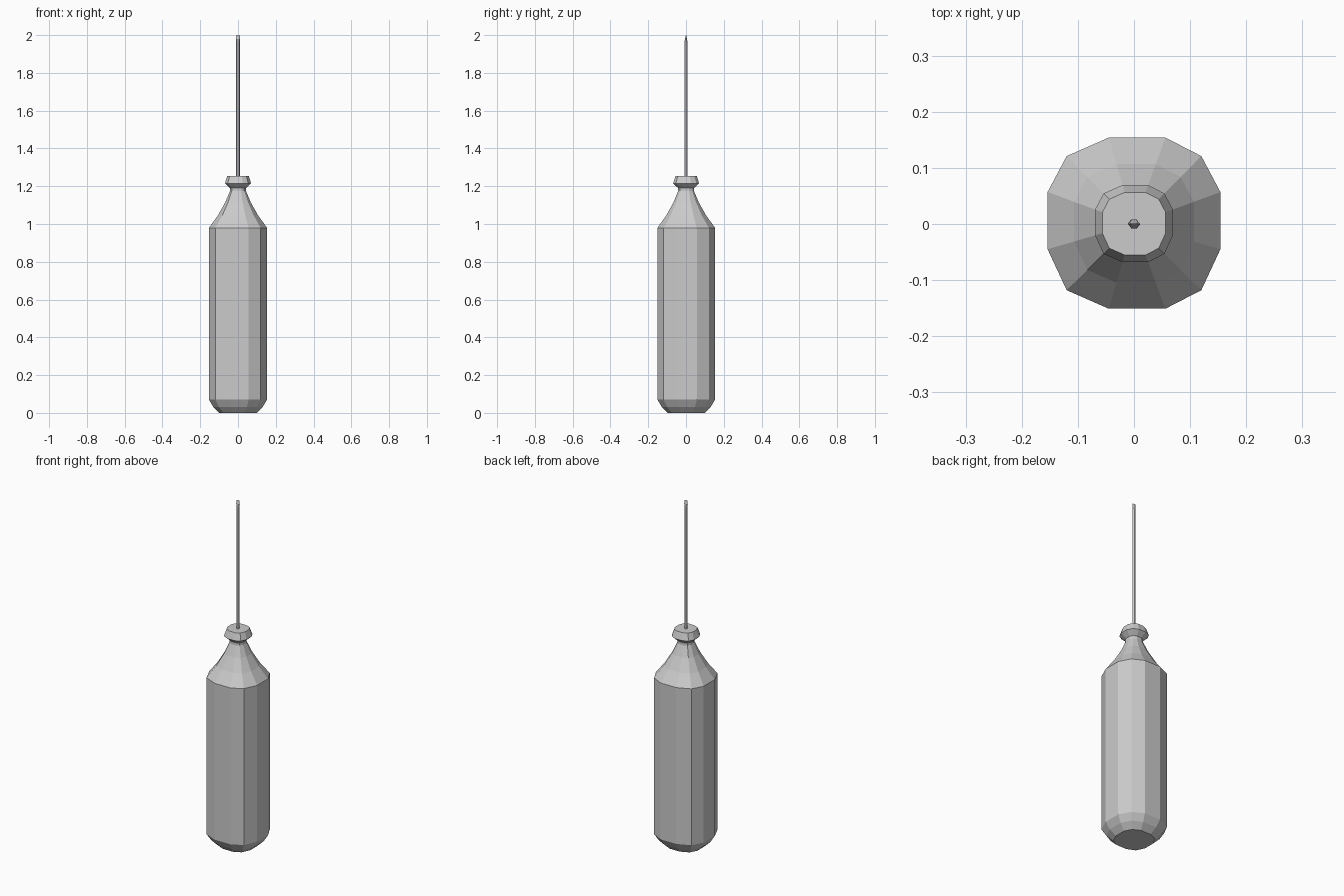
import bpy, bmesh

if "Cube" in bpy.data.objects:
    bpy.data.objects.remove(bpy.data.objects["Cube"])

def loft(name, section, profile):
    """Stack scaled copies of a section; profile rows are (z, x scale, y scale)."""
    bm = bmesh.new()
    rings = [[bm.verts.new((x * sx, y * sy, z)) for x, y in section]
             for z, sx, sy in profile]
    n = len(section)
    for a, b in zip(rings, rings[1:]):
        for i in range(n):
            j = (i + 1) % n
            bm.faces.new((a[i], a[j], b[j], b[i]))
    bm.faces.new(rings[0][::-1])
    bm.faces.new(rings[-1])
    bmesh.ops.recalc_face_normals(bm, faces=bm.faces)
    mesh = bpy.data.meshes.new(name)
    bm.to_mesh(mesh)
    bm.free()
    obj = bpy.data.objects.new(name, mesh)
    bpy.context.collection.objects.link(obj)
    return obj

# Twelve-sided rounded square section, normalised to a half width of 1
section = [(0.154, -0.045), (0.154, 0.057), (0.12, 0.121), (0.056, 0.154),
           (-0.045, 0.154), (-0.12, 0.121), (-0.154, 0.057), (-0.154, -0.045),
           (-0.12, -0.118), (-0.045, -0.151), (0.056, -0.151), (0.12, -0.118)]
section = [(x / 0.153, y / 0.153) for x, y in section]

# Handle: rounded butt, straight grip, tapered shoulder, neck and collar
handle = [(0.0, 0.098), (0.032, 0.130), (0.07, 0.153), (0.98, 0.153),
          (1.045, 0.106), (1.115, 0.067), (1.175, 0.042), (1.19, 0.042),
          (1.215, 0.069), (1.255, 0.056)]
loft("handle", section, [(z, r, r) for z, r in handle])

# Thin hexagonal shaft with a flared, flattened blade tip
hexagon = [(1, 0), (0.5, 0.87), (-0.5, 0.87), (-1, 0), (-0.5, -0.87), (0.5, -0.87)]
loft("blade_shaft", hexagon,
     [(1.24, 0.0095, 0.0095), (1.96, 0.0095, 0.0095),
      (1.98, 0.0115, 0.006), (2.0, 0.009, 0.001)])
